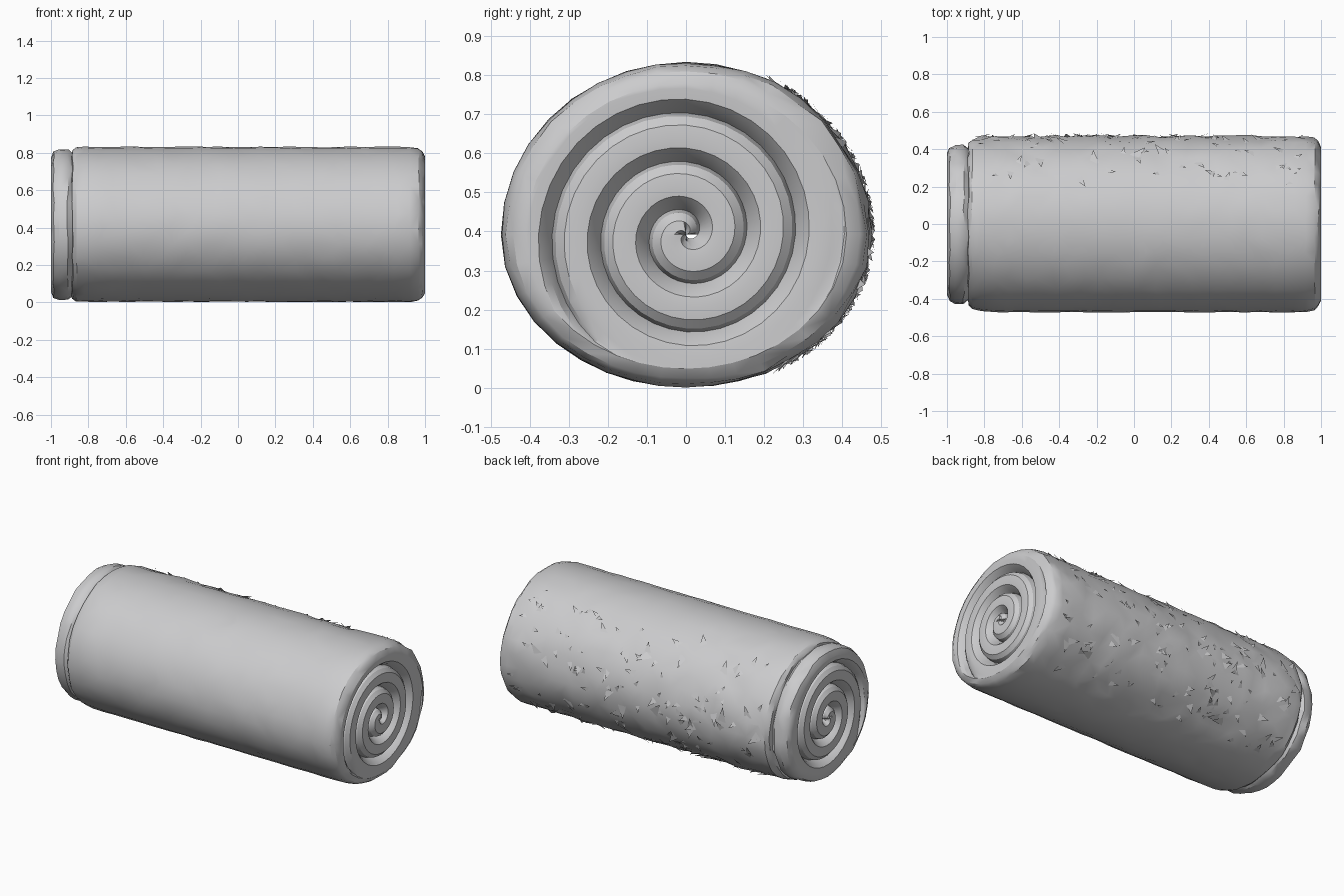
import bpy, bmesh, math, random
from mathutils import Vector

if "Cube" in bpy.data.objects:
    bpy.data.objects.remove(bpy.data.objects["Cube"])

random.seed(4)
N = 36            # segments around the roll
CZ = 0.392        # height of the roll's axis

mat = bpy.data.materials.new("light grey")
mat.diffuse_color = (0.6, 0.6, 0.61, 1)
mat.use_nodes = True
mat.node_tree.nodes["Principled BSDF"].inputs["Base Color"].default_value = mat.diffuse_color


def radius(t, sy=1.0, sz=1.0):
    """Polar radius of the slightly squashed cross-section."""
    a = 0.472 * sy
    b = (0.440 if math.sin(t) > 0 else 0.390) * sz
    return 1 / math.sqrt((math.cos(t) / a) ** 2 + (math.sin(t) / b) ** 2)


def point(x, t, r):
    return Vector((x, r * math.cos(t), CZ + r * math.sin(t)))


def finish(bm, name, angle):
    me = bpy.data.meshes.new(name)
    bm.to_mesh(me)
    bm.free()
    me.materials.append(mat)
    ob = bpy.data.objects.new(name, me)
    bpy.context.collection.objects.link(ob)
    bpy.ops.object.select_all(action='DESELECT')
    ob.select_set(True)
    bpy.context.view_layer.objects.active = ob
    bpy.ops.object.shade_smooth_by_angle(angle=math.radians(angle))
    return ob


bm = bmesh.new()

# outer skin: stations (x, y scale, z scale) including the narrow left cuff
stations = [(-1.0, .80, .86), (-.985, .87, .94), (-.955, .905, .97), (-.91, .905, .965),
            (-.887, .86, .93), (-.885, .92, .96), (-.865, .965, .99), (-.82, .985, 1)]
stations += [(-.82 + 1.74 * i / 22, 1, 1) for i in range(1, 23)]
stations += [(.965, .975, .985), (.985, .94, .95), (1.0, .87, .88)]
rings = []
for i, (x, sy, sz) in enumerate(stations):
    end = i in (0, len(stations) - 1)
    ring = []
    for j in range(N):
        t = 2 * math.pi * j / N
        rough = 0.009 if math.cos(t) > 0.35 else 0.003   # the back is crumpled
        inner = 8 <= i < len(stations) - 4
        dr = 0 if end else random.uniform(-rough, rough * .6)
        dx = random.uniform(-.025, .025) if inner else (0 if end else random.uniform(-.004, .004))
        ring.append(bm.verts.new(point(x + dx, t, radius(t, sy, sz) + dr)))
    rings.append(ring)
for a, b in zip(rings, rings[1:]):
    for j in range(N):
        k = (j + 1) % N
        if random.random() < .5:
            bm.faces.new((a[j], a[k], b[k]))
            bm.faces.new((a[j], b[k], b[j]))
        else:
            bm.faces.new((a[j], a[k], b[j]))
            bm.faces.new((a[k], b[k], b[j]))

# end faces: one strip wound along a spiral, with a groove between the turns
PITCH, DEPTH = 0.125, 0.055
strip = [(0, 1), (.13, .45), (.28, .05), (.5, 0), (.75, .05), (.93, .4), (1, 1)]
for side, (_, sy, sz) in ((-1, stations[0]), (1, stations[-1])):
    prev = None
    for j in range(-N, 4 * N):
        t = 2 * math.pi * (j % N) / N
        R = radius(t, sy, sz)
        col = []
        for f, d in strip:
            r = min(max(0.03 + PITCH * (j / N + f), 0), R)
            depth = DEPTH * d * min(1, (R - r) / .05)
            if r == 0:
                depth = DEPTH * .5
            col.append(bm.verts.new(point(side * (1 - depth), t, r)))
        if prev:
            for k in range(len(strip) - 1):
                bm.faces.new((prev[k], col[k], col[k + 1], prev[k + 1]))
        prev = col
bmesh.ops.remove_doubles(bm, verts=bm.verts, dist=0.0005)
bmesh.ops.dissolve_degenerate(bm, edges=bm.edges, dist=0.0004)
bmesh.ops.recalc_face_normals(bm, faces=bm.faces)
finish(bm, "rolled_bundle", 28)

# small torn flakes lifting off the back of the roll
bm = bmesh.new()
for _ in range(150):
    x = random.uniform(-.82, .92)
    t = random.uniform(-.95, 1.05)
    w = random.uniform(.02, .05)
    spin = random.uniform(0, 2 * math.pi)
    tri = []
    for q, lift in ((0, .012), (2.5, -.006), (3.8, -.006)):
        tt = t + w * math.sin(spin + q) / .45
        tri.append(bm.verts.new(point(x + w * math.cos(spin + q), tt, radius(tt) + lift)))
    face = bm.faces.new(tri)
    face.normal_update()
    if face.normal.dot(Vector((0, math.cos(t), math.sin(t)))) < 0:
        face.normal_flip()
finish(bm, "torn_flakes", 20)
